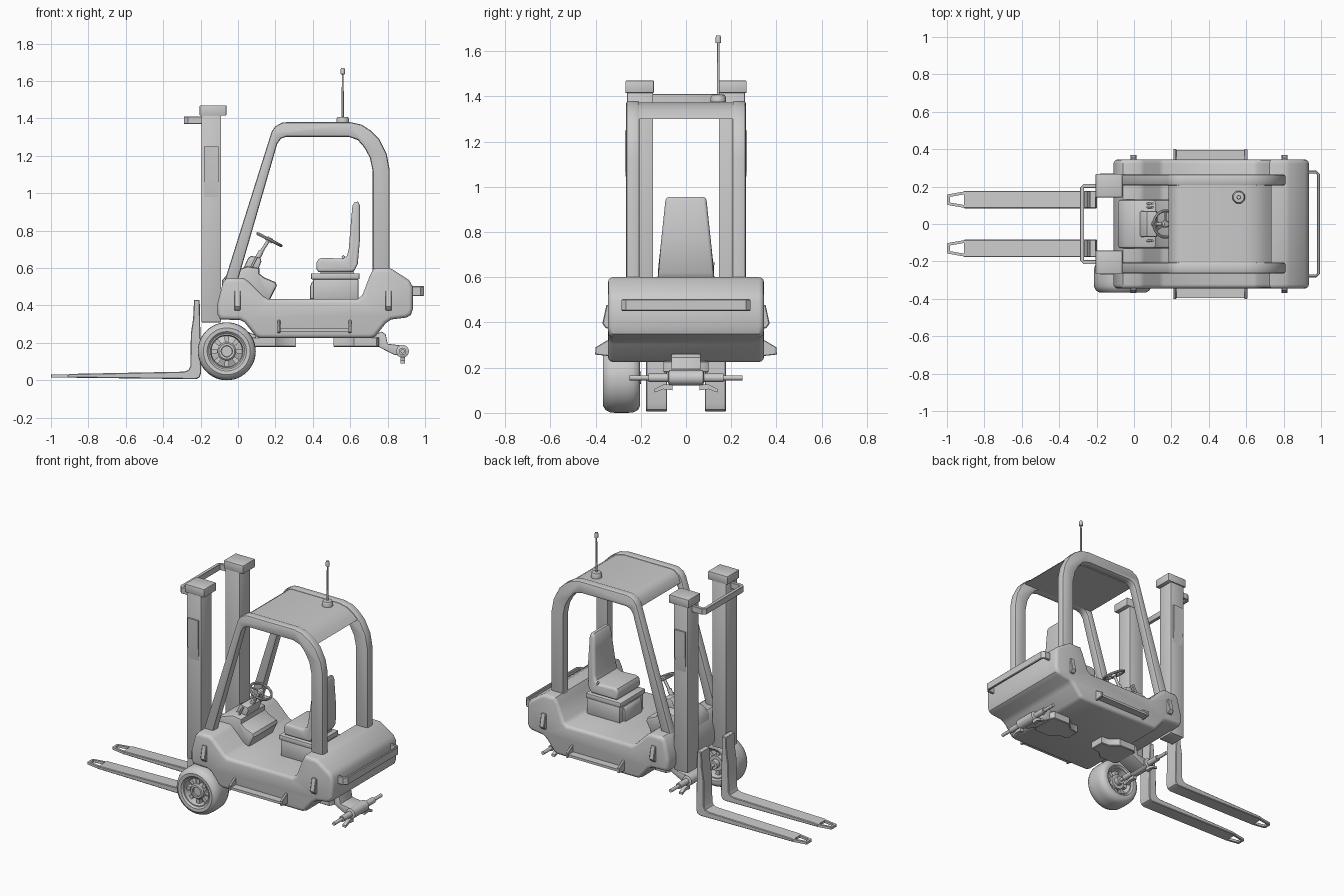
import bpy, bmesh, math
from mathutils import Vector


def finish(name, bm, angle=38):
    bmesh.ops.recalc_face_normals(bm, faces=bm.faces)
    me = bpy.data.meshes.new(name)
    bm.to_mesh(me)
    bm.free()
    me.shade_smooth()
    me.set_sharp_from_angle(angle=math.radians(angle))
    ob = bpy.data.objects.new(name, me)
    bpy.context.collection.objects.link(ob)
    return ob


def prism(name, pts, a, b, axis='Y', bev=0, seg=2, taper=None):
    """Extrude a 2D profile from a to b along an axis; round the rims of both caps."""
    place = {'Y': lambda p, h: (p[0], h, p[1]),
             'Z': lambda p, h: (p[0], p[1], h),
             'X': lambda p, h: (h, p[0], p[1])}[axis]
    bm = bmesh.new()
    lo = [bm.verts.new(place(p, a)) for p in pts]
    hi = [bm.verts.new(place(p, b)) for p in pts]
    caps = [bm.faces.new(lo), bm.faces.new(hi)]
    n = len(pts)
    for i in range(n):
        j = (i + 1) % n
        bm.faces.new((lo[i], lo[j], hi[j], hi[i]))
    if taper:
        for v in bm.verts:
            v.co.y *= taper(v.co.z)
    bmesh.ops.recalc_face_normals(bm, faces=bm.faces)
    if bev:
        rim = list({e for f in caps for e in f.edges})
        bmesh.ops.bevel(bm, geom=rim, offset=bev, segments=seg, profile=0.5,
                        affect='EDGES', clamp_overlap=True)
    return finish(name, bm)


def box(name, lo, hi, bev=0):
    bm = bmesh.new()
    bmesh.ops.create_cube(bm, size=1)
    for v in bm.verts:
        v.co = [(l + h) / 2 + c * abs(h - l) for l, h, c in zip(lo, hi, v.co)]
    if bev:
        bmesh.ops.bevel(bm, geom=bm.edges[:], offset=bev, segments=2, profile=0.5, affect='EDGES')
    return finish(name, bm)


def lathe(name, prof, loc, axis, n=32, closed=False):
    """Spin (radius, height) points around an axis through loc."""
    q = Vector(axis).to_track_quat('Z', 'Y')
    bm = bmesh.new()
    rings = []
    for r, h in prof:
        rings.append([bm.verts.new(Vector(loc) + q @ Vector((r * math.cos(2 * math.pi * k / n),
                      r * math.sin(2 * math.pi * k / n), h))) for k in range(n)])
    pairs = list(zip(rings, rings[1:])) + ([(rings[-1], rings[0])] if closed else [])
    for A, B in pairs:
        for k in range(n):
            bm.faces.new((A[k], A[(k + 1) % n], B[(k + 1) % n], B[k]))
    if not closed:
        bm.faces.new(rings[0])
        bm.faces.new(rings[-1])
    return finish(name, bm)


def rod(name, p, q, r, n=16):
    d = Vector(q) - Vector(p)
    return lathe(name, [(r, 0), (r, d.length)], p, d, n)


def u_bar(name, x0, x1, y, t, z0, z1):
    """Flat U-shaped bar, open at x0 and closed at x1."""
    s = 1 if x1 > x0 else -1
    c = 0.02 * s
    prism(name, [(x0, y), (x1 - c, y), (x1, y - .02), (x1, .02 - y), (x1 - c, -y), (x0, -y),
                 (x0, t - y), (x1 - c, t - y), (x1 - t * s, .025 - y), (x1 - t * s, y - .025),
                 (x1 - c, y - t), (x0, y - t)], z0, z1, 'Z', .004, 1)


# Chassis body
prism('body', [(-.095, .325), (-.11, .353), (-.11, .41), (-.08, .525), (-.06, .546), (.03, .546),
               (.055, .53), (.135, .45), (.16, .435), (.64, .435), (.665, .455), (.705, .56),
               (.725, .60), (.81, .60), (.83, .59), (.915, .535), (.935, .50), (.935, .38),
               (.925, .35), (.90, .335), (.82, .325), (.79, .305), (.735, .235), (.71, .225),
               (.12, .225), (.095, .235), (.035, .31), (.01, .322)], -.345, .345, bev=.022, seg=3)

# Overhead guard with roof panel
guard = [(-.075, .52), (.18, 1.33), (.2, 1.358), (.235, 1.377), (.26, 1.38), (.60, 1.38),
         (.66, 1.367), (.71, 1.335), (.755, 1.29), (.795, 1.21), (.81, 1.13), (.81, .57),
         (.72, .57), (.72, 1.12), (.705, 1.19), (.675, 1.245), (.64, 1.285), (.59, 1.302),
         (.26, 1.302), (.23, 1.292), (.21, 1.265), (-.005, .52)]
prism('roof_panel', [(.185, 1.30), (.2, 1.345), (.235, 1.37), (.26, 1.374), (.60, 1.374),
                     (.66, 1.36), (.705, 1.33), (.735, 1.30)], -.21, .21)

for s in (-1, 1):
    side = 'right' if s < 0 else 'left'
    prism(side + '_guard_frame', guard, s * .205, s * .265, bev=.012)
    # Mast column, cap and side plate
    box(side + '_mast_column', (-.195, min(s * .145, s * .26), .31), (-.09, max(s * .145, s * .26), 1.42), .004)
    box(side + '_mast_cap', (-.205, min(s * .142, s * .268), 1.415), (-.062, max(s * .142, s * .268), 1.47), .004)
    prism(side + '_mast_plate', [(s * .25, .98), (s * .26, .98), (s * .27, 1.08), (s * .27, 1.25),
                                 (s * .25, 1.25)], -.183, -.105, 'X')
    # Fork with open tip
    y = s * .13
    prism(side + '_fork', [(-.225, .006), (-.205, .015), (-.197, .04), (-.2, .2), (-.205, .43),
                           (-.235, .43), (-.24, .33), (-.252, .25), (-.255, .075), (-.265, .055),
                           (-.29, .046), (-.9, .034), (-.91, .03), (-.91, .014)],
          y - .047, y + .047, bev=.004, seg=1)
    prism(side + '_fork_tip', [(-.9, y + .045), (-.997, y + .028), (-1, y + .024), (-1, y - .024),
                               (-.997, y - .028), (-.9, y - .045), (-.9, y - .03), (-.985, y - .015),
                               (-.985, y + .015), (-.9, y + .03)], .014, .03, 'Z')
    # Side step
    box(side + '_step', (.22, min(s * .33, s * .395), .262), (.6, max(s * .33, s * .395), .278))
    for x in (.21, .59):
        prism(side + '_step_bracket', [(s * .33, .325), (s * .35, .32), (s * .40, .29), (s * .402, .258),
                                       (s * .33, .25)], x, x + .016, 'X', .003, 1)
    # Marker lamps
    for x in (-.02, .788):
        prism(side + '_marker_lamp', [(s * .335, .37), (s * .355, .375), (s * .37, .395),
                                      (s * .352, .478), (s * .335, .478)], x, x + .034, 'X', .004, 1)

# Top mast handle and rear bumper
u_bar('mast_handle', -.19, -.288, .215, .022, 1.37, 1.41)
u_bar('rear_bumper', .90, .995, .285, .016, .45, .503)

# Axle carriers, mirrored front and rear
for part, m in (('rear', lambda x: x), ('front', lambda x: .82 - x)):
    plate = [(.51, .05), (.57, .055), (.62, .1), (.74, .1), (.755, .08)]
    prism(part + '_axle_plate', [(m(x), y) for x, y in plate] + [(m(x), -y) for x, y in plate[::-1]],
          .178, .23, 'Z', .004, 1)
    prism(part + '_axle_arm', [(m(x), z) for x, z in ((.72, .24), (.77, .26), (.79, .245), (.80, .195),
          (.88, .185), (.88, .128), (.83, .138), (.74, .185))], -.065, .065, bev=.006)
    xc = m(.88)
    prof = [(.011, -.25), (.011, -.165), (.019, -.165), (.019, -.08), (.034, -.075), (.034, .075),
            (.019, .08), (.019, .165), (.011, .165), (.011, .25)]
    lathe(part + '_axle', prof, (xc, 0, .155), (0, 1, 0), 20)
    for s in (-1, 1):
        prism(part + '_steer_link', [(s * .06, .125), (s * .1, .125), (s * .14, .105), (s * .14, .09),
                                     (s * .1, .105), (s * .06, .1)], xc - .012, xc + .012, 'X')

# Single front wheel
W = (-.06, 0, .155)
OUT = (0, -1, 0)
lathe('tyre', [(.095, .355), (.105, .365), (.125, .367), (.143, .355), (.153, .335), (.155, .31),
               (.155, .26), (.153, .235), (.143, .213), (.125, .203), (.105, .205), (.095, .215)],
      W, OUT, 48, True)
lathe('wheel_rim', [(.098, .355), (.088, .355), (.082, .335), (.082, .235), (.088, .215), (.098, .215)],
      W, OUT, 48, True)
lathe('wheel_disc', [(.085, .285), (.085, .3), (.05, .315), (.05, .345), (.042, .352), (.03, .352),
                     (.03, .34), (.025, .335), (.025, .23), (.05, .23), (.05, .285)], W, OUT, 32, True)
lathe('wheel_hub', [(.028, .2), (.028, .34)], W, OUT, 24)
for k in range(8):
    a = math.pi * k / 4
    c, d = math.cos(a), math.sin(a)
    pts = [(W[0] + r * c - t * d, W[2] + r * d + t * c)
           for r, t in ((.04, -.009), (.09, -.014), (.09, .014), (.04, .009))]
    prism('wheel_spoke', pts, -.335, -.245)

# Seat on its pedestal
box('seat_pedestal', (.40, -.125, .43), (.645, .125, .54), .008)
box('seat_pedestal_top', (.39, -.13, .54), (.65, .13, .572), .006)
prism('seat_front_cover', [(.385, .435), (.385, .50), (.395, .525), (.41, .535), (.5, .535), (.5, .435)],
      -.09, .09, bev=.008)
narrow = lambda z: 1 - max(0, z - .62) * .85
prism('seat', [(.43, .578), (.42, .595), (.42, .63), (.43, .648), (.45, .655), (.56, .65), (.583, .665),
               (.592, .70), (.605, .86), (.612, .935), (.625, .953), (.642, .955), (.652, .935),
               (.652, .75), (.64, .62), (.625, .59), (.61, .578)], -.125, .125, bev=.025, seg=4, taper=narrow)
box('seat_mount', (.44, -.1, .565), (.62, .1, .585))
rod('seat_lever', (.60, .11, .60), (.56, .12, .665), .007, 10)

# Dashboard and steering
prism('dash_console', [(-.09, .44), (-.085, .535), (-.05, .575), (.05, .61), (.115, .60), (.115, .57),
                       (.14, .55), (.2, .525), (.208, .505), (.17, .43)], -.13, .13, bev=.015)
prism('instrument_pod', [(.02, .58), (.055, .655), (.07, .665), (.12, .655), (.125, .635), (.10, .57)],
      -.07, .07, bev=.01)
rod('steering_column_lower', (.08, 0, .61), (.125, 0, .69), .014)
rod('steering_column_upper', (.12, 0, .68), (.168, 0, .755), .009)
C = Vector((.168, 0, .752))
N = Vector((.46, 0, .89))
ring = [(.07 + .008 * math.cos(t * math.pi / 4), .008 * math.sin(t * math.pi / 4)) for t in range(8)]
lathe('steering_wheel', ring, C, N, 32, True)
lathe('steering_hub', [(.02, -.012), (.02, .006), (.013, .012)], C, N, 20)
tilt = N.to_track_quat('Z', 'Y')
for k in range(3):
    a = 2 * math.pi * k / 3
    rod('steering_spoke', C, C + tilt @ Vector((.07 * math.cos(a), .07 * math.sin(a), 0)), .006, 8)
for y in (-.09, .09, .11):
    rod('control_lever', (.07, y, .60), (.10, y, .66), .006, 10)

# Roof antenna
A = (.56, .143, 1.375)
lathe('antenna', [(.034, 0), (.034, .02), (.028, .032), (.006, .034), (.005, .26), (.012, .262),
                  (.012, .285), (.009, .295)], A, (0, 0, 1), 20)
